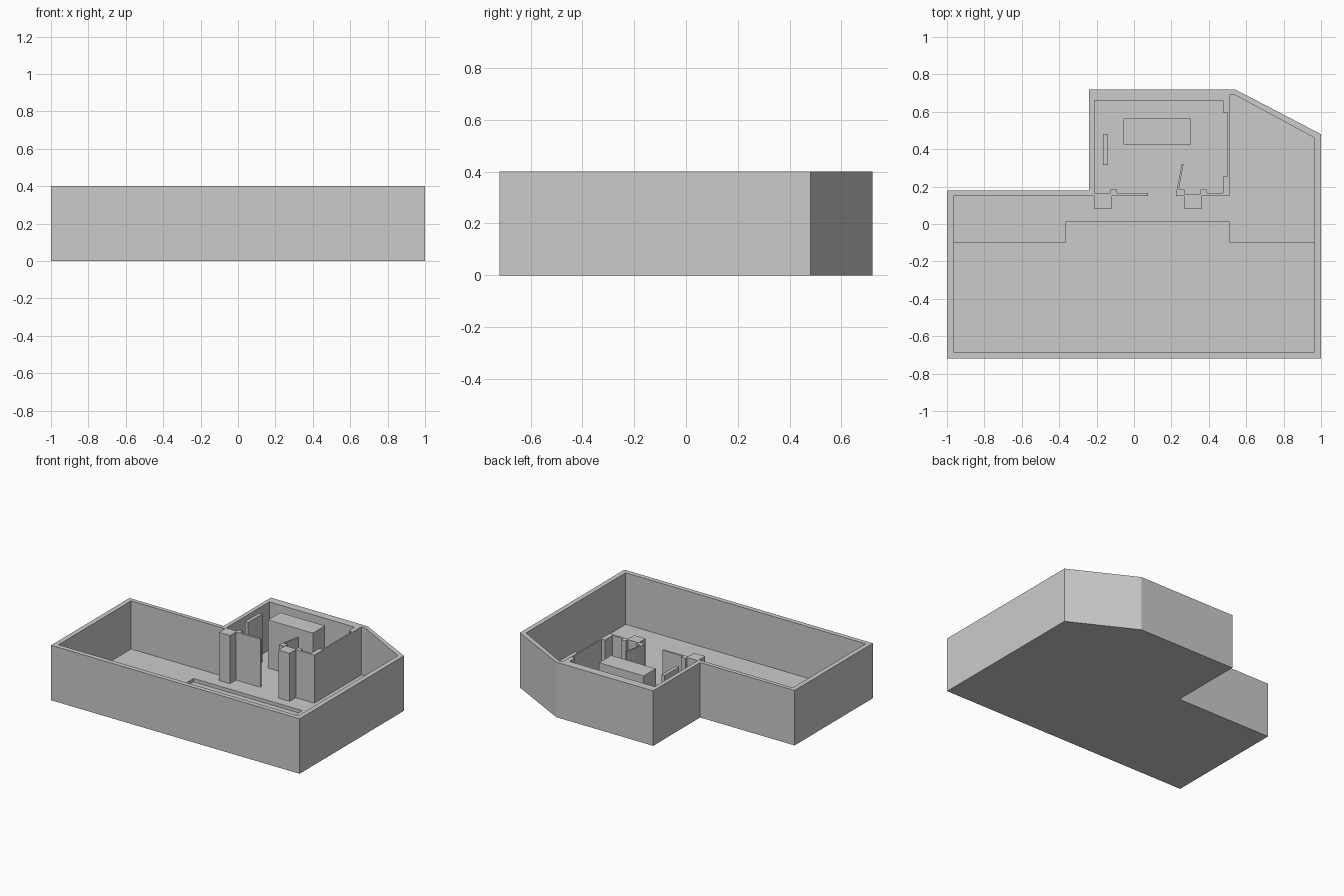
import bpy, bmesh

if "Cube" in bpy.data.objects:
    bpy.data.objects.remove(bpy.data.objects["Cube"])


def prism(name, outline, z0, z1):
    """Extrude a counter-clockwise plan outline from z0 to z1."""
    bm = bmesh.new()
    base = bm.faces.new([bm.verts.new((x, y, z0)) for x, y in outline])
    ext = bmesh.ops.extrude_face_region(bm, geom=[base], use_keep_orig=True)
    top = [v for v in ext["geom"] if isinstance(v, bmesh.types.BMVert)]
    bmesh.ops.translate(bm, verts=top, vec=(0, 0, z1 - z0))
    bmesh.ops.recalc_face_normals(bm, faces=bm.faces)
    mesh = bpy.data.meshes.new(name)
    bm.to_mesh(mesh)
    bm.free()
    obj = bpy.data.objects.new(name, mesh)
    bpy.context.collection.objects.link(obj)
    return obj


def rect(x0, x1, y0, y1):
    return [(x0, y0), (x1, y0), (x1, y1), (x0, y1)]


def carve(target, cutter):
    """Subtract the cutter, then remove it."""
    mod = target.modifiers.new("carve", 'BOOLEAN')
    mod.operation, mod.solver, mod.object = 'DIFFERENCE', 'EXACT', cutter
    bpy.context.view_layer.objects.active = target
    bpy.ops.object.modifier_apply(modifier=mod.name)
    bpy.data.objects.remove(cutter)


TOP, FLOOR, LOW_FLOOR = 0.40, 0.05, 0.025

# Outer block of the building
shell = prism("building_shell", [
    (-1, -.72), (1, -.72), (1, .48), (.54, .72), (-.24, .72), (-.24, .18), (-1, .18)], 0, TOP)

# Open interior: hall, side strip, then the small room entered by a doorway
hall = [(-.965, -.685), (.965, -.685), (.965, .46), (.54, .69), (.51, .69), (.51, .15)]
right_pillar = [(.36, .15), (.36, .08), (.27, .08), (.27, .15)]
door_leaf = [(.225, .15), (.225, .165), (.255, .32), (.265, .32), (.24, .185)]
right_jambs = [(.27, .185), (.27, .16), (.355, .16), (.355, .185), (.39, .185), (.39, .165)]
room = [(.475, .165), (.475, .255), (.5, .255), (.5, .595), (.475, .595),
        (.475, .66), (-.21, .66), (-.21, .165)]
left_wall = [(-.125, .165), (-.125, .185), (-.09, .185), (-.09, .165), (.075, .165), (.075, .15)]
left_pillar = [(-.12, .15), (-.12, .08), (-.21, .08), (-.21, .15), (-.965, .15)]
interior = hall + right_pillar + door_leaf + right_jambs + room + left_wall + left_pillar
carve(shell, prism("interior_cutter", interior, FLOOR, TOP + .2))

# Lower front floor, one step down
low = [(-.965, -.685), (.965, -.685), (.965, -.1), (.51, -.1),
       (.51, .01), (-.365, .01), (-.365, -.1), (-.965, -.1)]
carve(shell, prism("low_floor_cutter", low, LOW_FLOOR, TOP + .1))

# Free-standing blocks in the room
prism("room_counter", rect(-.055, .305, .425, .565), FLOOR, TOP)
prism("room_panel", rect(-.165, -.14, .315, .48), FLOOR, TOP)
